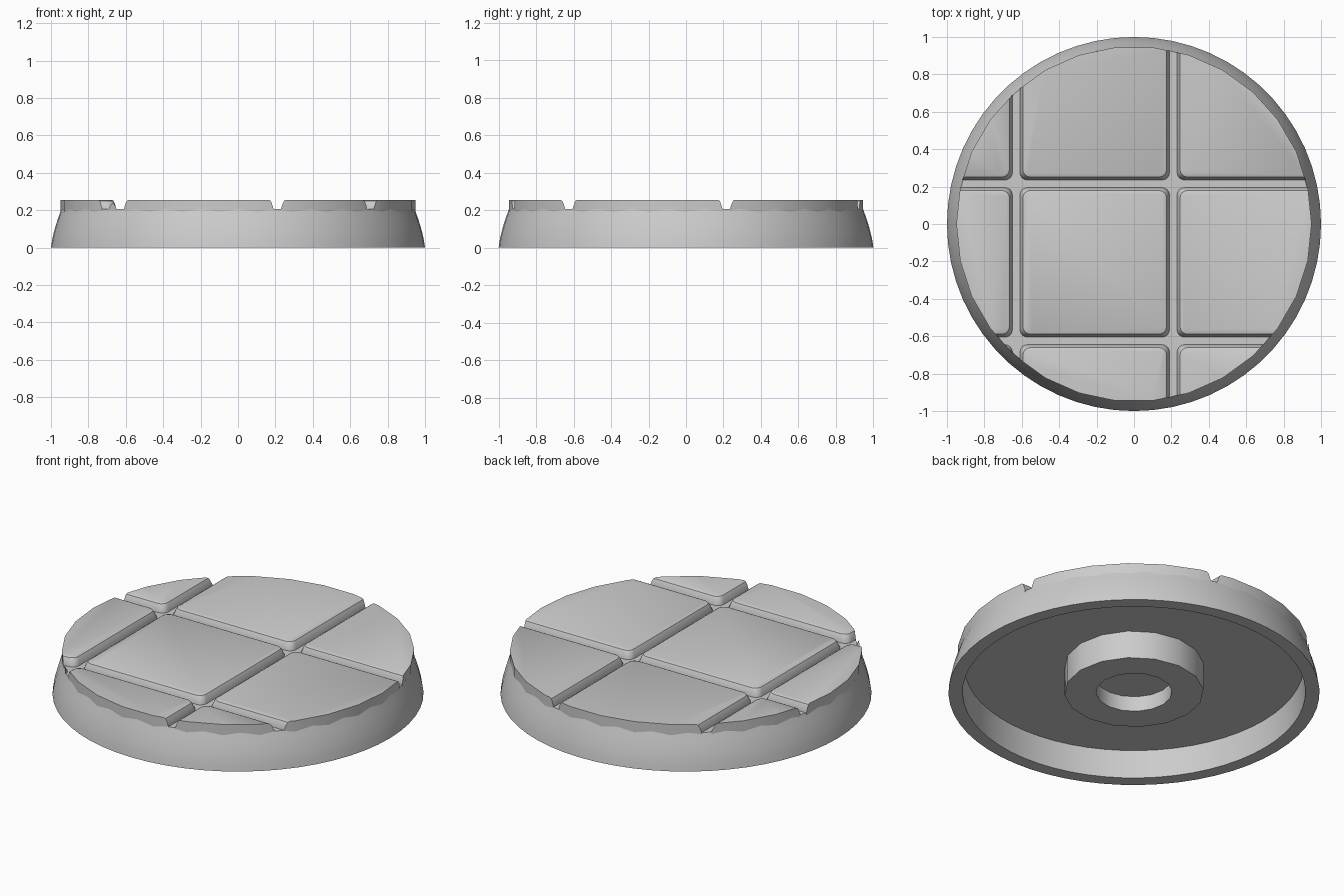
import bpy, bmesh, math

cube = bpy.data.objects.get("Cube")
if cube:
    bpy.data.objects.remove(cube, do_unlink=True)

stone = bpy.data.materials.new("stone_grey")
stone.use_nodes = True
GREY = (0.6, 0.6, 0.6, 1)
stone.diffuse_color = GREY
stone.node_tree.nodes["Principled BSDF"].inputs["Base Color"].default_value = GREY


def make_object(name, bm):
    bmesh.ops.recalc_face_normals(bm, faces=bm.faces)
    mesh = bpy.data.meshes.new(name)
    bm.to_mesh(mesh)
    bm.free()
    mesh.materials.append(stone)
    obj = bpy.data.objects.new(name, mesh)
    bpy.context.collection.objects.link(obj)
    return obj


def smooth(obj, degrees):
    bpy.ops.object.select_all(action='DESELECT')
    obj.select_set(True)
    bpy.context.view_layer.objects.active = obj
    bpy.ops.object.shade_smooth_by_angle(angle=math.radians(degrees))


def bridge(bm, low, high):
    n = len(low)
    for i in range(n):
        j = (i + 1) % n
        bm.faces.new((low[i], low[j], high[j], high[i]))


def lathe(name, profile, sides):
    """Turn an open profile of (radius, z) around z and cap both ends."""
    bm = bmesh.new()
    rings = []
    for r, z in profile:
        angles = [math.tau * i / sides for i in range(sides)]
        rings.append([bm.verts.new((r * math.cos(a), r * math.sin(a), z)) for a in angles])
    for low, high in zip(rings, rings[1:]):
        bridge(bm, low, high)
    bm.faces.new(rings[0])
    bm.faces.new(rings[-1])
    return make_object(name, bm)


def rounded_square(bm, cx, cy, half, radius, z, steps=4):
    verts = []
    for corner in range(4):
        mid = math.radians(45 + 90 * corner)
        ox = cx + math.copysign(half - radius, math.cos(mid))
        oy = cy + math.copysign(half - radius, math.sin(mid))
        for s in range(steps + 1):
            a = math.radians(90 * (corner + s / steps))
            verts.append(bm.verts.new((ox + radius * math.cos(a), oy + radius * math.sin(a), z)))
    return verts


# Hollow base body with a bulging outer wall
body = lathe("base_body", [
    (0.915, 0.165), (0.924, 0), (1, 0), (0.994, 0.04), (0.985, 0.08),
    (0.974, 0.12), (0.961, 0.16), (0.945, 0.205)], 60)
smooth(body, 35)

# Magnet holder under the base
holder = lathe("magnet_holder", [
    (0.205, 0.09), (0.205, 0), (0.375, 0), (0.375, 0.17)], 16)
smooth(holder, 35)

# Paving tiles, each a rounded square with softened top edges
PITCH = 0.84
LAYERS = [(0.02, 0.17), (0.02, 0.207), (0.03, 0.238), (0.036, 0.25), (0.046, 0.255)]
bm = bmesh.new()
for col in (-1, 0, 1):
    for row in (-1, 0, 1):
        cx, cy = -0.21 + col * PITCH, -0.205 + row * PITCH
        rings = [rounded_square(bm, cx, cy, PITCH / 2 - gap, 0.04, z) for gap, z in LAYERS]
        for low, high in zip(rings, rings[1:]):
            bridge(bm, low, high)
        bm.faces.new(rings[0])
        bm.faces.new(rings[-1])
tiles = make_object("paving_tiles", bm)

# Trim the tiles to the round outline
cutter = lathe("tile_trim_cutter", [(0.95, 0.1), (0.95, 0.4)], 30)
trim = tiles.modifiers.new("trim", 'BOOLEAN')
trim.operation = 'INTERSECT'
trim.solver = 'EXACT'
trim.object = cutter
bpy.ops.object.select_all(action='DESELECT')
tiles.select_set(True)
bpy.context.view_layer.objects.active = tiles
bpy.ops.object.modifier_apply(modifier="trim")
bpy.data.objects.remove(cutter, do_unlink=True)
smooth(tiles, 32)
